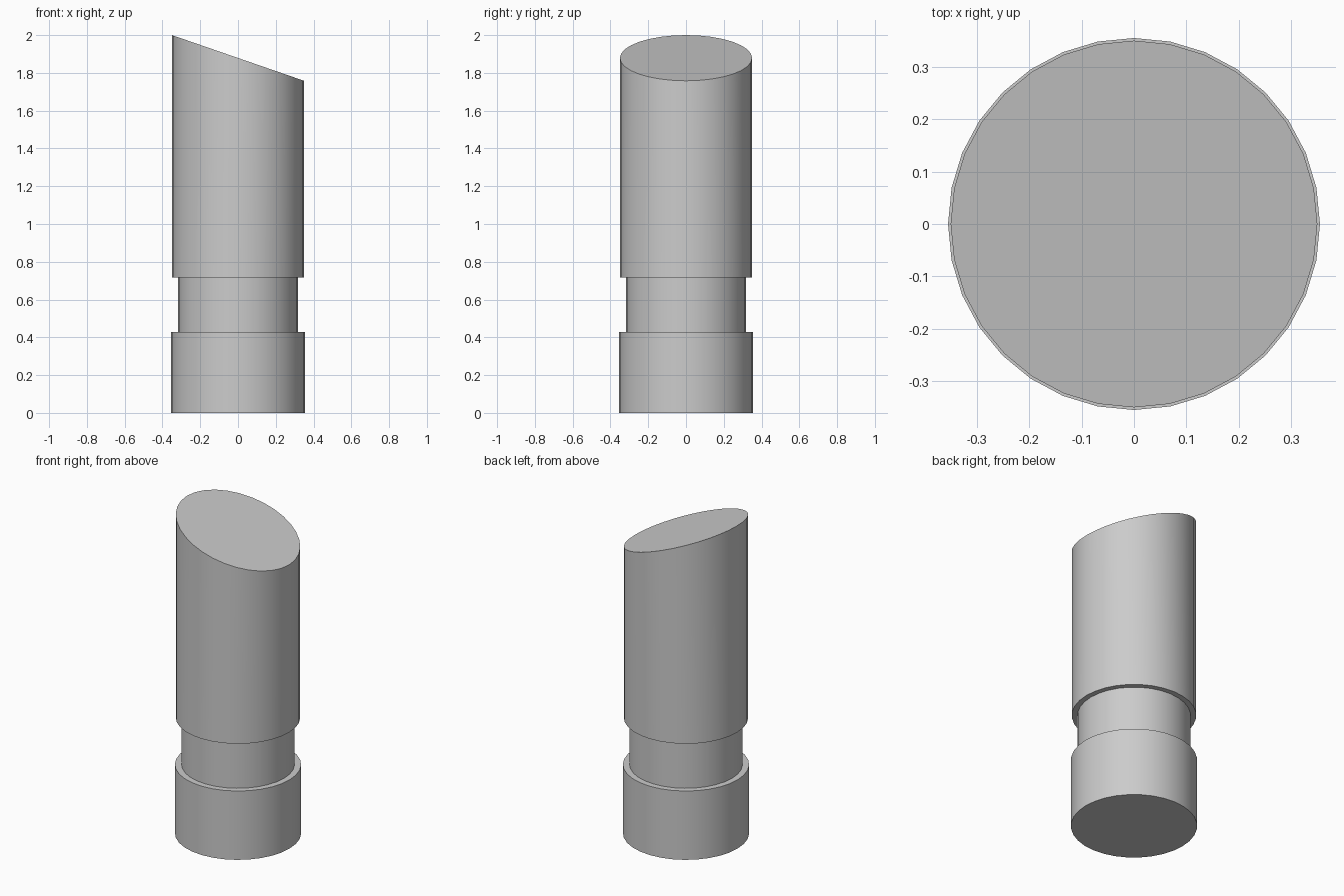
import bpy
import bmesh
import math

if "Cube" in bpy.data.objects:
    bpy.data.objects.remove(bpy.data.objects["Cube"])

SIDES = 32


def cylinder(name, radius, z0, z1, slope=0.0):
    """Capped cylinder; the top rim is tilted along x by slope."""
    bm = bmesh.new()
    bmesh.ops.create_cone(bm, cap_ends=True, segments=SIDES,
                          radius1=radius, radius2=radius, depth=z1 - z0)
    for v in bm.verts:
        top = v.co.z > 0
        v.co.z = z1 + slope * v.co.x if top else z0
    mesh = bpy.data.meshes.new(name)
    bm.to_mesh(mesh)
    bm.free()
    obj = bpy.data.objects.new(name, mesh)
    bpy.context.collection.objects.link(obj)
    bpy.ops.object.select_all(action='DESELECT')
    obj.select_set(True)
    bpy.context.view_layer.objects.active = obj
    bpy.ops.object.shade_smooth_by_angle(angle=math.radians(30))
    return obj


# Wide foot, recessed collar, and main barrel with a slanted top
cylinder("base", 0.355, 0.0, 0.427)
cylinder("collar", 0.318, 0.427, 0.718)
cylinder("slanted_barrel", 0.35, 0.718, 1.879, slope=-0.121 / 0.35)
